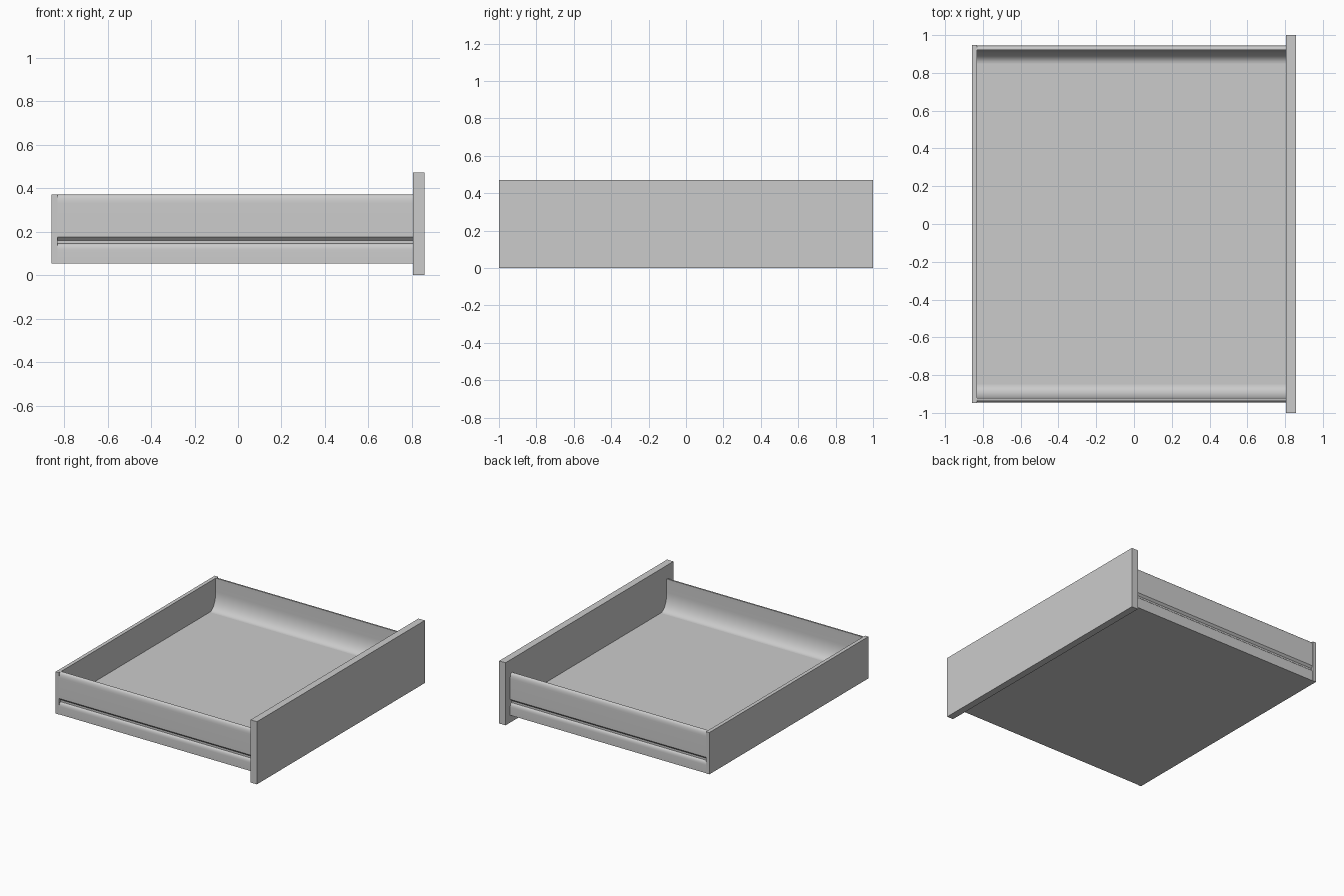
import bpy, bmesh, math

cube = bpy.data.objects.get("Cube")
if cube:
    bpy.data.objects.remove(cube, do_unlink=True)

grey = bpy.data.materials.new("light grey")
grey.use_nodes = True
COLOUR = (0.6, 0.6, 0.6, 1)
grey.diffuse_color = COLOUR
grey.node_tree.nodes["Principled BSDF"].inputs["Base Color"].default_value = COLOUR


def finish(name, bm, smooth=False):
    bmesh.ops.recalc_face_normals(bm, faces=bm.faces)
    mesh = bpy.data.meshes.new(name)
    bm.to_mesh(mesh)
    bm.free()
    mesh.materials.append(grey)
    obj = bpy.data.objects.new(name, mesh)
    bpy.context.collection.objects.link(obj)
    if smooth:
        bpy.ops.object.select_all(action='DESELECT')
        obj.select_set(True)
        bpy.context.view_layer.objects.active = obj
        bpy.ops.object.shade_smooth_by_angle(angle=math.radians(35))
    return obj


def box(name, low, high):
    bm = bmesh.new()
    bmesh.ops.create_cube(bm, size=1)
    for v in bm.verts:
        v.co = [(a + b) / 2 + c * (b - a) for a, b, c in zip(low, high, v.co)]
    return finish(name, bm)


def arc(cy, cz, ry, rz, start, end, steps):
    angles = [math.radians(start + (end - start) * i / steps) for i in range(steps + 1)]
    return [(cy + ry * math.cos(a), cz + rz * math.sin(a)) for a in angles]


BACK, FRONT = -0.83, 0.805
BASE, FLOOR, TOP = 0.055, 0.14, 0.37
INNER, OUTER = 0.92, 0.945


def side_rail(name, side):
    # Cross-section: coved inside, rounded top lip, grooved outside
    profile = [(0.85, BASE), (0.85, FLOOR)]
    profile += arc(0.85, FLOOR + 0.13, INNER - 0.85, 0.13, -90, 0, 12)[1:]
    profile += [(INNER, TOP)]
    profile += arc(0.93, 0.33, OUTER - 0.93, TOP - 0.33, 90, 0, 6)
    profile += [(OUTER, 0.175), (0.93, 0.16), (0.93, 0.145)]
    profile += arc(0.93, 0.115, OUTER - 0.93, 0.03, 90, 0, 5)[1:]
    profile += [(OUTER, BASE)]
    bm = bmesh.new()
    face = bm.faces.new([bm.verts.new((BACK, side * y, z)) for y, z in profile])
    result = bmesh.ops.extrude_face_region(bm, geom=[face])
    moved = [g for g in result["geom"] if isinstance(g, bmesh.types.BMVert)]
    bmesh.ops.translate(bm, verts=moved, vec=(FRONT - BACK, 0, 0))
    finish(name, bm, smooth=True)


# Panels and floor
box("front_panel", (FRONT, -1, 0), (0.858, 1, 0.472))
box("back_panel", (-0.858, -0.948, BASE), (BACK, 0.948, TOP))
box("floor", (BACK, -0.85, BASE), (FRONT, 0.85, FLOOR))

# Mirrored side rails
side_rail("right_rail", -1)
side_rail("left_rail", 1)
